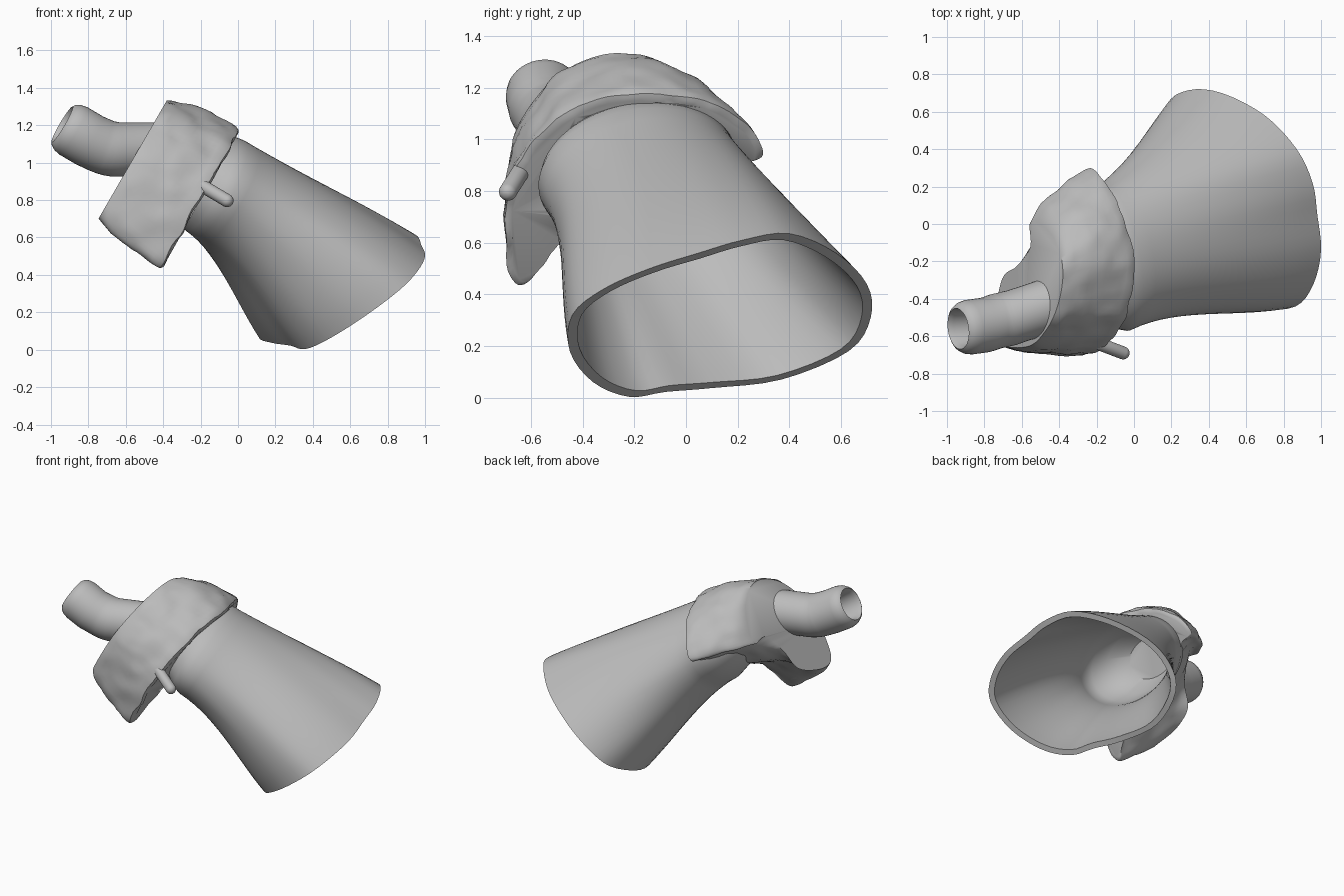
import bpy, bmesh, math
from mathutils import Vector, noise

cube = bpy.data.objects.get("Cube")
if cube:
    bpy.data.objects.remove(cube)

grey = bpy.data.materials.new("neutral_grey")
grey.use_nodes = True
grey.diffuse_color = (0.5, 0.5, 0.5, 1)
grey.node_tree.nodes["Principled BSDF"].inputs["Base Color"].default_value = (0.5, 0.5, 0.5, 1)


def spline_loop(points, per):
    """Smooth closed loop through the given points."""
    n, out = len(points), []
    for i in range(n):
        a, b, c, d = (points[(i + k) % n] for k in (-1, 0, 1, 2))
        for s in range(per):
            t = s / per
            out.append(b + (c - a) * (t / 2) + (a * 2 - b * 5 + c * 4 - d) * (t * t / 2)
                       + (b * 3 - a - c * 3 + d) * (t ** 3 / 2))
    return out


def loft(name, rings, angle=40):
    """Skin a list of equal-sized rings and cap both ends."""
    bm = bmesh.new()
    rows = [[bm.verts.new(p) for p in ring] for ring in rings]
    n = len(rows[0])
    for r0, r1 in zip(rows, rows[1:]):
        for i in range(n):
            j = (i + 1) % n
            bm.faces.new((r0[i], r0[j], r1[j], r1[i]))
    bm.faces.new(rows[0])
    bm.faces.new(rows[-1])
    bmesh.ops.recalc_face_normals(bm, faces=bm.faces)
    mesh = bpy.data.meshes.new(name)
    bm.to_mesh(mesh)
    bm.free()
    mesh.materials.append(grey)
    obj = bpy.data.objects.new(name, mesh)
    bpy.context.collection.objects.link(obj)
    bpy.ops.object.select_all(action='DESELECT')
    obj.select_set(True)
    bpy.context.view_layer.objects.active = obj
    bpy.ops.object.shade_smooth_by_angle(angle=math.radians(angle))
    return obj


def circle(middle, normal, radius, n=40):
    normal = normal.normalized()
    across = normal.cross(Vector((0, 1, 0))).normalized()
    over = normal.cross(across)
    return [middle + (across * math.cos(k * math.tau / n) + over * math.sin(k * math.tau / n)) * radius
            for k in range(n)]


def inset(ring, amount):
    """Move a ring's points toward its middle."""
    mid = sum(ring, Vector()) / len(ring)
    return [p + (mid - p).normalized() * amount for p in ring]


# Shared frame of the neck
center = Vector((-0.1, -0.18, 0.86))
axis = Vector((0.865, 0.05, -0.5)).normalized()
up = Vector((0.13, 0.03, 0.26))
side = Vector((-0.075, 0.39, 0.02))
N = 64
angles = [k * math.tau / N for k in range(N)]


def neck_ring(along, scale):
    return [center + axis * along + (up * math.cos(a) + side * math.sin(a)) * scale for a in angles]


# Flared socket: oval neck blending into a slanted rim, with a wall and hollow inside
rim = spline_loop([Vector(p) for p in (
    (0.98, 0.05, 0.56), (0.955, 0.22, 0.61), (0.87, 0.40, 0.635), (0.70, 0.58, 0.56),
    (0.47, 0.70, 0.44), (0.29, 0.715, 0.31), (0.17, 0.63, 0.18), (0.11, 0.37, 0.07),
    (0.18, 0.10, 0.037), (0.28, -0.08, 0.022), (0.36, -0.22, 0.003), (0.49, -0.36, 0.06),
    (0.68, -0.45, 0.18), (0.865, -0.44, 0.32), (0.96, -0.32, 0.42), (1.0, -0.14, 0.50))], N // 16)
neck = neck_ring(0, 1)
rings = [neck_ring(-0.3, 0.45), neck_ring(-0.27, 0.6), neck_ring(-0.15, 0.84), neck_ring(-0.06, 0.97)]
STEPS = 14
for s in range(STEPS + 1):
    t = s / STEPS
    middle = center.lerp(sum(rim, Vector()) / N, t)
    ring = []
    for a, p, q in zip(angles, neck, rim):
        waist = 0.035 * max(0, -math.sin(a)) ** 2 + 0.025 * max(0, -math.cos(a))
        crown = 0.1 * max(0, math.cos(a)) * t * t * (1 - t)
        p = p.lerp(q, t)
        inward = waist * 6.75 * t * (1 - t) ** 2 - crown
        ring.append(p + (middle - p).normalized() * inward)
    rings.append(ring)
inner = [inset(ring, 0.04) for ring in reversed(rings[2:])]
loft("flared_socket", rings + inner + [neck_ring(-0.24, 0.45)])

# Rough-cast collar hugging the front and top of the neck
back = [(.03, -.08), (-.1, -.08), (-.2, -.22), (-.27, -.38), (-.5, -.46), (-.62, -.4),
        (-.63, -.1), (-.55, .08), (-.42, .21), (-.25, .27), (-.1, .22), (.01, .07)]
front = [(.31, 0), (.2, -.04), (-.1, -.17), (-.45, -.3), (-.6, -.51), (-.68, -.49),
         (-.7, -.2), (-.64, .04), (-.47, .24), (-.2, .33), (.05, .28), (.24, .15)]
rise = Vector((0.5, 0, 0.865))


def outline(points):
    return spline_loop([Vector((y, h, 0)) for y, h in points], 8)


back_loop, front_loop = outline(back), outline(front)
LAYERS = 14
# Each layer: position along the collar, and inset for the rounded front lip
steps = [(s / LAYERS, 0) for s in range(LAYERS)] + [(0.985, 0.006), (1.0, 0.02), (1.005, 0.035)]
layers = []
for t, lip in steps:
    flat = [b.lerp(f, min(t, 1) ** 0.55) for b, f in zip(back_loop, front_loop)]
    ring = []
    for q in inset(flat, lip):
        swell = 1 + 0.1 * math.sin(math.pi * min(t, 1)) * max(0, min(1, (q.x + 0.35) * 3))
        along = -0.48 + 0.42 * t - 0.2 * t * max(0, q.x + 0.2)
        p = Vector((center.x, q.x, center.z)) + rise * q.y * swell + axis * along
        if t > 0:
            p += noise.noise_vector(p * 9) * 0.012 + noise.noise_vector(p * 20) * 0.004
        ring.append(p)
    layers.append(ring)
collar = loft("rough_collar", layers, 45)

# Hollow the collar so the socket stays open inside
cutter = loft("neck_cutter", [neck_ring(-0.26, 0.55), neck_ring(-0.15, 0.8),
                              neck_ring(-0.06, 0.93), neck_ring(0.1, 0.97)])
cutter.hide_render = True
cutter.hide_viewport = True
cut = collar.modifiers.new("hollow", 'BOOLEAN')
cut.operation = 'DIFFERENCE'
cut.solver = 'EXACT'
cut.object = cutter

# Bent hollow pipe leaving the flat back of the collar
first = Vector((-0.95, -0.3, 0)).normalized()
last = Vector((-0.85, -0.12, 0.5)).normalized()
tip = Vector((-0.94, -0.56, 1.205))
bend = Vector((-0.7, -0.515, 1.07))
pipe = [circle(Vector((-0.38, -0.41, 1.07)), first, 0.145),
        circle(bend - first * 0.07, first, 0.145)]
for k in range(1, 5):
    t = k / 5
    path = (bend - first * 0.07) * (1 - t) ** 2 + bend * 2 * t * (1 - t) + (bend + last * 0.07) * t * t
    pipe.append(circle(path, first.lerp(last, t), 0.147))
for along, radius in ((-0.17, .147), (-0.07, .147), (-0.035, .14), (-0.01, .125), (0, .11),
                      (-0.03, .098), (-0.16, .09)):
    pipe.append(circle(tip + last * along, last, radius))
loft("bent_pipe", pipe, 45)

# Round-ended peg on the front
start, end = Vector((-0.215, -0.63, 0.89)), Vector((-0.03, -0.70, 0.78))
line = (end - start).normalized()
R = 0.035
peg = []
for base, way, order in ((start, line, range(1, 7)), (end, -line, range(6, 0, -1))):
    for k in order:
        a = k * math.pi / 12
        peg.append(circle(base + way * R * (1 - math.cos(a)), line, R * math.sin(a), 20))
loft("front_peg", peg, 50)
